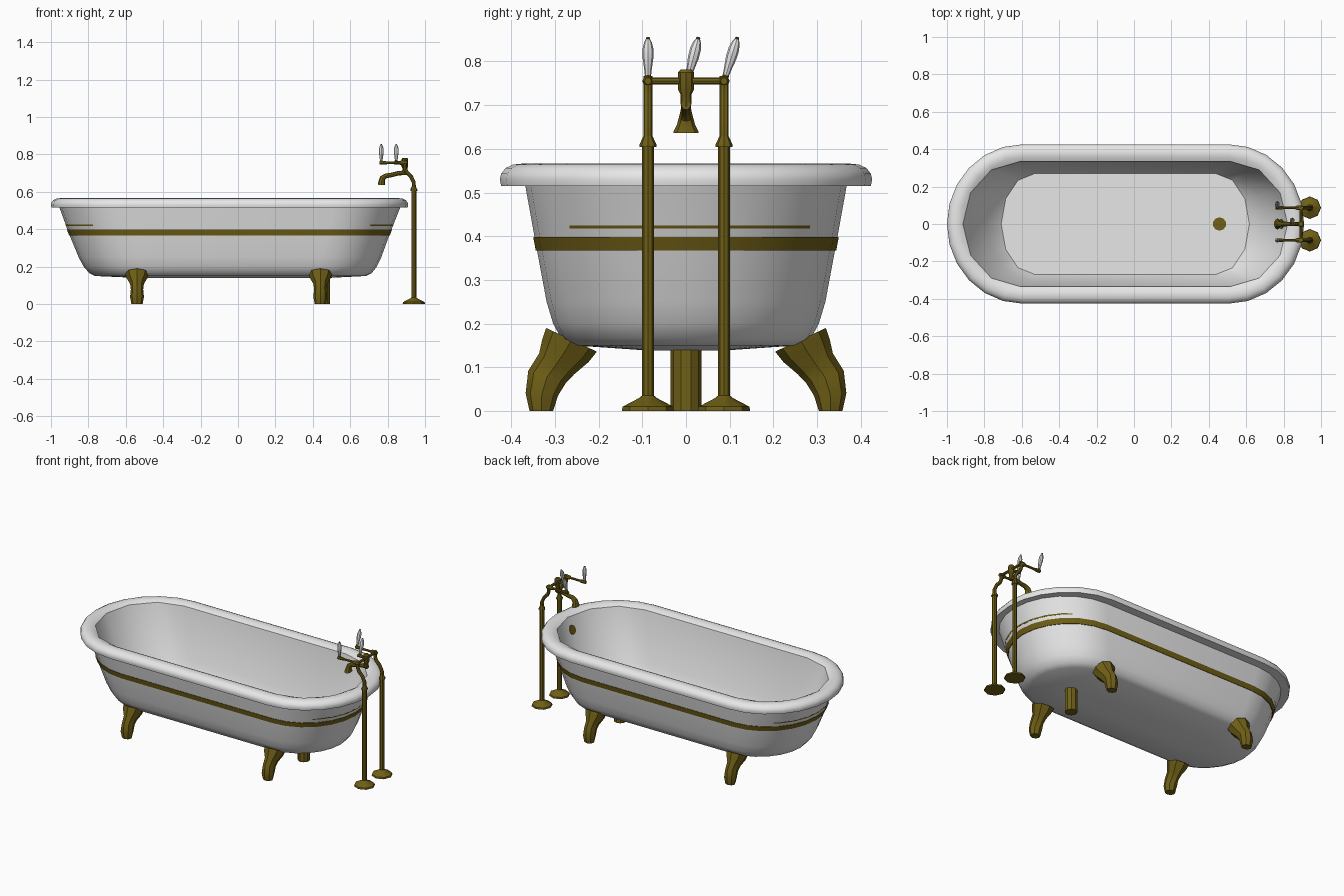
import bpy, bmesh, math
from mathutils import Vector

if "Cube" in bpy.data.objects:
    bpy.data.objects.remove(bpy.data.objects["Cube"])


def material(name, rgb):
    m = bpy.data.materials.new(name)
    m.diffuse_color = (*rgb, 1)
    m.use_nodes = True
    m.node_tree.nodes["Principled BSDF"].inputs["Base Color"].default_value = m.diffuse_color
    return m


WHITE = material("white_enamel", (0.8, 0.8, 0.8))
BRASS = material("dark_brass", (0.16, 0.115, 0.008))


def loft(name, rings, mat, caps=True, loop=False, angle=35):
    """Skin a list of equal-length point rings."""
    bm = bmesh.new()
    vs = [[bm.verts.new(p) for p in r] for r in rings]
    n = len(rings[0])
    pairs = list(zip(vs, vs[1:])) + ([(vs[-1], vs[0])] if loop else [])
    for a, b in pairs:
        for i in range(n):
            j = (i + 1) % n
            bm.faces.new((a[i], a[j], b[j], b[i]))
    if caps and not loop:
        bm.faces.new(vs[0])
        bm.faces.new(vs[-1])
    bmesh.ops.recalc_face_normals(bm, faces=bm.faces)
    me = bpy.data.meshes.new(name)
    bm.to_mesh(me)
    bm.free()
    me.materials.append(mat)
    me.shade_smooth()
    me.set_sharp_from_angle(angle=math.radians(angle))
    ob = bpy.data.objects.new(name, me)
    bpy.context.collection.objects.link(ob)
    return ob


def tube(name, pts, radii, mat, n=8):
    """Round section swept along points; a radius may be a (side, depth) pair."""
    pts = [Vector(p) for p in pts]
    rings = []
    for i, p in enumerate(pts):
        t = (pts[min(i + 1, len(pts) - 1)] - pts[max(i - 1, 0)]).normalized()
        ref = Vector((0, 1, 0)) if abs(t.y) < 0.9 else Vector((1, 0, 0))
        u = (ref - t * ref.dot(t)).normalized()
        v = t.cross(u)
        r = radii[i] if isinstance(radii[i], tuple) else (radii[i], radii[i])
        rings.append([p + u * r[0] * math.cos(a) + v * r[1] * math.sin(a)
                      for a in (2 * math.pi * k / n for k in range(n))])
    return loft(name, rings, mat)


def oval(z, xl, xr, y, rx, coarse=False, seg=12):
    """Stadium outline with elliptical ends; coarse halves the end segments."""
    pts = []
    for cx, start in ((xr - rx, -90), (xl + rx, 90)):
        arc = []
        for k in range(seg + 1):
            a = math.radians(start + 180 * k / seg)
            arc.append(Vector((cx + rx * math.cos(a), y * math.sin(a), z)))
        if coarse:
            for k in range(1, seg, 2):
                arc[k] = (arc[k - 1] + arc[k + 1]) / 2
        pts += arc
    return pts


# Tub: underside, outer wall, rolled rim, faceted inner wall and floor
body = [(0.138, -0.50, 0.45, 0.08, 0.08), (0.150, -0.765, 0.685, 0.255, 0.26),
        (0.165, -0.795, 0.715, 0.285, 0.28), (0.20, -0.825, 0.742, 0.304, 0.30),
        (0.25, -0.852, 0.766, 0.319, 0.315), (0.384, -0.907, 0.815, 0.344, 0.335),
        (0.517, -0.955, 0.868, 0.368, 0.36)]
rim = [(0.003, 0.515), (0, 0.53), (0.003, 0.543), (0.013, 0.556), (0.03, 0.564),
       (0.05, 0.566), (0.07, 0.563)]
inner = [(0.552, -0.915, 0.822, 0.334, 0.305), (0.24, -0.79, 0.70, 0.30, 0.24),
         (0.17, -0.71, 0.617, 0.27, 0.18)]
rings = [oval(*b) for b in body]
rings += [oval(z, -1 + d, 0.91 - d, 0.426 - d, 0.405 - d) for d, z in rim]
rings += [oval(*b, coarse=True) for b in inner]
loft("tub", rings, WHITE)


# Painted bands around the outer wall
def band(name, z0, z1, ox, oy):
    def wall(z, dx, dy):
        for a, b in zip(body, body[1:]):
            if a[0] <= z <= b[0]:
                f = (z - a[0]) / (b[0] - a[0])
                _, xl, xr, y, rx = (p + (q - p) * f for p, q in zip(a, b))
                return oval(z, xl - dx, xr + dx, y + dy, rx)
    loft(name, [wall(z0, -.003, -.003), wall(z0, ox, oy),
                wall(z1, ox, oy), wall(z1, -.003, -.003)], BRASS, loop=True)


band("wide_band", 0.367, 0.398, 0.003, 0.003)
band("thin_band", 0.418, 0.425, 0.001, -0.001)

# Clawfoot legs: (y, z, half run, half rise, half width) sections from pad to toe
sections = [(-0.262, 0.163, 0.058, 0.027, 0.063), (-0.276, 0.138, 0.053, 0.026, 0.055),
            (-0.296, 0.108, 0.040, 0.024, 0.037), (-0.318, 0.078, 0.043, 0.014, 0.033),
            (-0.330, 0.038, 0.037, 0.003, 0.037), (-0.331, 0.0, 0.027, 0.0, 0.03)]
for xname, cx in (("left", -0.54), ("right", 0.44)):
    for yname, sy in (("front", 1), ("back", -1)):
        foot = []
        for y, z, dy, dz, w in sections:
            foot.append([(cx + w * math.sin(a), sy * (y + dy * math.cos(a)),
                          z - dz * math.cos(a))
                         for a in (math.pi * k / 4 for k in range(8))])
        loft(f"{yname}_{xname}_foot", foot, BRASS)

# Drain pipe and overflow plate
tube("drain_pipe", [(0.457, 0, 0), (0.457, 0, 0.175)], [0.036, 0.036], BRASS, 10)
tube("overflow_plate", [(0.81, 0, 0.474), (0.786, 0, 0.483)], [0.028, 0.028], BRASS, 10)

# Standpipes with floor flange, collar and bent top, plus lever arms
PX, PY, TX, TZ = 0.94, 0.087, 0.892, 0.755
for side, y in (("front", -PY), ("back", PY)):
    tube(f"{side}_flange", [(PX, y, z) for z in (0, 0.01, 0.03, 0.036)],
         [0.06, 0.058, 0.02, 0.013], BRASS)
    tube(f"{side}_standpipe", [(PX, y, 0.03), (PX, y, 0.61)], [0.0135, 0.0135], BRASS)
    tube(f"{side}_collar", [(PX, y, z) for z in (0.604, 0.611, 0.632)],
         [0.019, 0.019, 0.009], BRASS)
    tube(f"{side}_bent_pipe", [(PX, y, 0.62), (PX, y, 0.65), (0.925, y, 0.682),
         (0.90, y, 0.708), (TX, y, 0.73), (TX, y, TZ + 0.012)], [0.0105] * 6, BRASS)
    tube(f"{side}_valve", [(TX + 0.014, y, TZ), (TX, y, TZ), (TX - 0.02, y, TZ),
         (TX - 0.03, y, TZ)], [0.008, 0.013, 0.013, 0.007], BRASS)
    tube(f"{side}_arm", [(TX, y, TZ), (0.80, y, TZ), (0.785, y, TZ), (0.757, y, TZ)],
         [0.007, 0.007, 0.010, 0.010], BRASS)

# Crossbar, mixer body and centre arm
tube("crossbar", [(TX, -PY, TZ), (TX, PY, TZ)], [0.008, 0.008], BRASS)
tube("mixer_body", [(TX, 0, z) for z in (0.69, 0.705, 0.725, 0.735, 0.775, 0.782)],
     [0.009, 0.013, 0.013, 0.018, 0.018, 0.012], BRASS)
tube("centre_arm", [(TX, 0, TZ), (0.865, 0, TZ), (0.835, 0, TZ + 0.003)],
     [0.008, 0.009, 0.011], BRASS)

# Spout with flared mouth
tube("spout", [(TX + 0.01, 0, 0.702), (0.86, 0, 0.70), (0.82, 0, 0.69), (0.79, 0, 0.685),
     (0.773, 0, 0.673), (0.768, 0, 0.655), (0.767, 0, 0.637)],
     [0.012, 0.012, 0.012, 0.013, 0.016, (0.021, 0.017), (0.030, 0.019)], BRASS)

# Porcelain levers with brass tips
for name, x, y, lean in (("front", 0.766, -PY, 0), ("centre", 0.846, 0.003, 0.025),
                         ("back", 0.766, PY, 0.03)):
    base, top = Vector((x, y, TZ)), Vector((x, y + lean, 0.853))
    def at(f):
        return base.lerp(top, f)
    tube(f"{name}_lever_stem", [at(0), at(0.16)], [0.009, 0.007], BRASS)
    tube(f"{name}_lever", [at(f) for f in (0.12, 0.3, 0.55, 0.75, 0.9, 0.98)],
         [0.007, 0.009, 0.0125, 0.0125, 0.009, 0.005], WHITE)
    tube(f"{name}_lever_tip", [at(0.96), at(1.0), at(1.03)], [0.004, 0.005, 0.003], BRASS)
